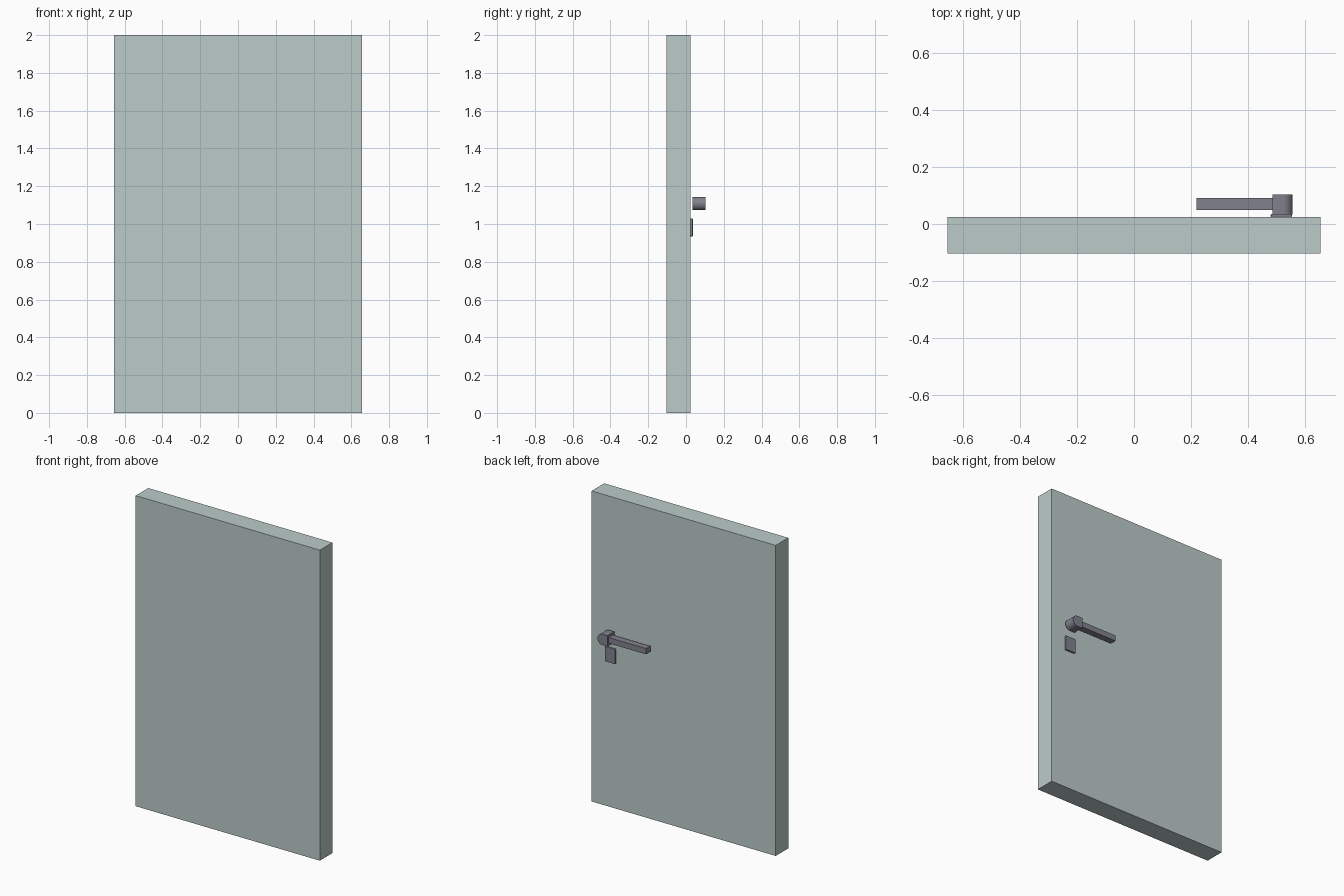
import bpy, bmesh, math

if "Cube" in bpy.data.objects:
    bpy.data.objects.remove(bpy.data.objects["Cube"])


def material(name, color):
    m = bpy.data.materials.new(name)
    m.diffuse_color = (*color, 1)
    m.use_nodes = True
    m.node_tree.nodes["Principled BSDF"].inputs["Base Color"].default_value = m.diffuse_color
    return m


panel_mat = material("pale grey green", (0.50, 0.60, 0.58))
metal_mat = material("dark grey metal", (0.22, 0.22, 0.27))


def prism(name, outline, y0, y1, mat):
    """Extrude an outline of (x, z) points from y0 to y1."""
    bm = bmesh.new()
    face = bm.faces.new([bm.verts.new((x, y0, z)) for x, z in outline])
    ext = bmesh.ops.extrude_face_region(bm, geom=[face])
    for v in ext["geom"]:
        if isinstance(v, bmesh.types.BMVert):
            v.co.y = y1
    bmesh.ops.recalc_face_normals(bm, faces=bm.faces[:])
    me = bpy.data.meshes.new(name)
    bm.to_mesh(me)
    bm.free()
    me.materials.append(mat)
    ob = bpy.data.objects.new(name, me)
    bpy.context.collection.objects.link(ob)
    return ob


def rect(x0, x1, z0, z1):
    return [(x0, z0), (x1, z0), (x1, z1), (x0, z1)]


# Door slab
prism("door_panel", rect(-0.656, 0.656, 0, 2), -0.104, 0.024, panel_mat)

# Handle hub: flat towards the lever, half round towards the door edge
cx, cz, r = 0.523, 1.108, 0.035
arc = [(cx + r * math.cos(a), cz + r * math.sin(a))
       for a in (math.radians(-90 + 180 * i / 16) for i in range(17))]
hub = [(0.487, cz - r)] + arc + [(0.487, cz + r)]
hub_ob = prism("handle_hub", hub, 0.034, 0.104, metal_mat)
for p in hub_ob.data.polygons:
    p.use_smooth = len(p.vertices) == 4 and p.center.x > cx + 0.001

# Lever
prism("handle_lever", rect(0.22, 0.49, 1.09, 1.127), 0.049, 0.092, metal_mat)

# Keyhole plate with softened corners
plate = prism("keyhole_plate", rect(0.481, 0.555, 0.934, 1.03), 0.022, 0.036, metal_mat)
bev = plate.modifiers.new("soft_corners", "BEVEL")
bev.width = 0.004
bev.segments = 2

# Keep the hub's corners crisp while its round side is smooth
bpy.ops.object.select_all(action="DESELECT")
hub_ob.select_set(True)
bpy.context.view_layer.objects.active = hub_ob
bpy.ops.object.shade_smooth_by_angle(angle=math.radians(30))
